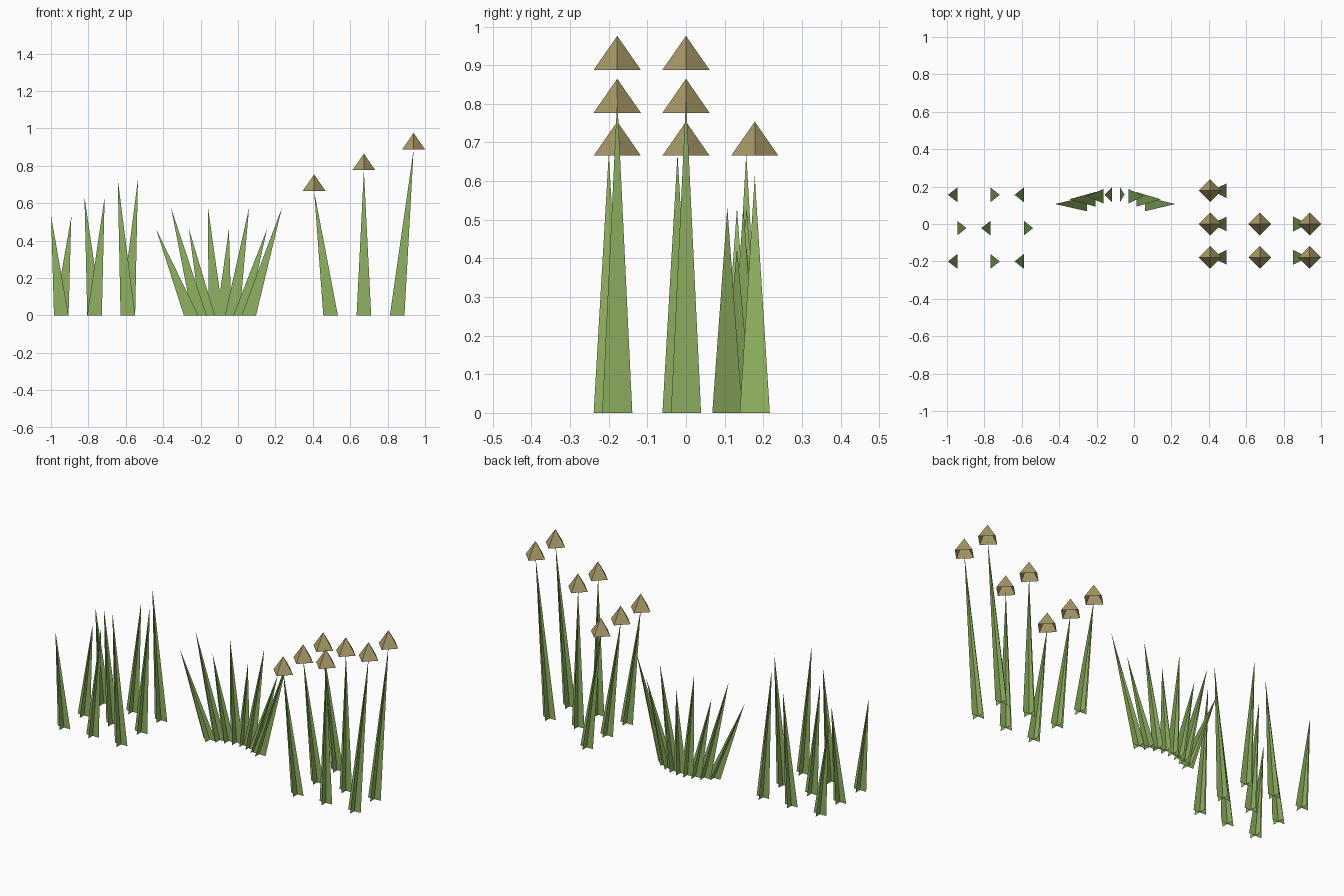
import bpy

cube = bpy.data.objects.get("Cube")
if cube:
    bpy.data.objects.remove(cube, do_unlink=True)


def make_material(name, color):
    mat = bpy.data.materials.new(name)
    mat.use_nodes = True
    mat.diffuse_color = color
    bsdf = next(n for n in mat.node_tree.nodes if n.type == "BSDF_PRINCIPLED")
    bsdf.inputs["Base Color"].default_value = color
    bsdf.inputs["Roughness"].default_value = 0.9
    return mat


GREEN = make_material("leaf green", (0.28, 0.45, 0.12, 1))
TAN = make_material("dry tan", (0.39, 0.32, 0.14, 1))

HALF = 0.039        # half width of a blade at the ground
CROSS = 0.92        # height of the crossing plane against the main one
STEP = 0.178        # planting distance
CAP_RADIUS, CAP_HEIGHT = 0.061, 0.088


def add_mesh(name, verts, faces, mat):
    mesh = bpy.data.meshes.new(name)
    mesh.from_pydata(verts, [], faces)
    mesh.materials.append(mat)
    obj = bpy.data.objects.new(name, mesh)
    bpy.context.collection.objects.link(obj)
    return obj


def add_blade(name, x, y, lean, height):
    """Two crossed triangles leaning sideways from the ground."""
    verts = [(x - HALF, y, 0), (x + HALF, y, 0), (x + lean, y, height),
             (x, y - HALF, 0), (x, y + HALF, 0),
             (x + lean * CROSS, y, height * CROSS)]
    return add_mesh(name, verts, [(0, 1, 2), (3, 4, 5)], GREEN)


def add_cap(name, x, y, z):
    """Four-sided hollow pyramid with its corners on the axes."""
    r = CAP_RADIUS
    verts = [(x + r, y, z), (x, y + r, z), (x - r, y, z), (x, y - r, z),
             (x, y, z + CAP_HEIGHT)]
    faces = [(i, (i + 1) % 4, 4) for i in range(4)]
    return add_mesh(name, verts, faces, TAN)


# Loose grass: three columns, leaning alternately
for col, height in enumerate((0.53, 0.635, 0.73)):
    for row in range(3):
        side = -1 if (col + row) % 2 == 0 else 1
        add_blade(f"grass_blade_{col}_{row}", -0.945 + STEP * col,
                  -0.2 + STEP * row, 0.054 * side, height)

# Fanned tuft: blades on a shallow arc, alternately short and tall
leans = (-0.188, -0.152, -0.1, -0.042, 0.026, 0.09, 0.142, 0.178)
for i, lean in enumerate(leans):
    offset = (i - 3.5) * 0.044
    add_blade(f"tuft_blade_{i}", -0.0965 + offset, 0.158 - 2.15 * offset ** 2,
              lean, 0.578 if i % 2 else 0.463)

# Capped stalks: the outer columns lean outward
for col, rows in enumerate((3, 2, 2)):
    side = col - 1
    x = 0.673 + STEP * side
    lean = 0.088 * side
    height = 0.777 + 0.111 * side
    for row in range(rows):
        y = STEP * (row - 1)
        add_blade(f"stalk_{col}_{row}", x, y, lean, height)
        add_cap(f"stalk_cap_{col}_{row}", x + lean, y, height)
